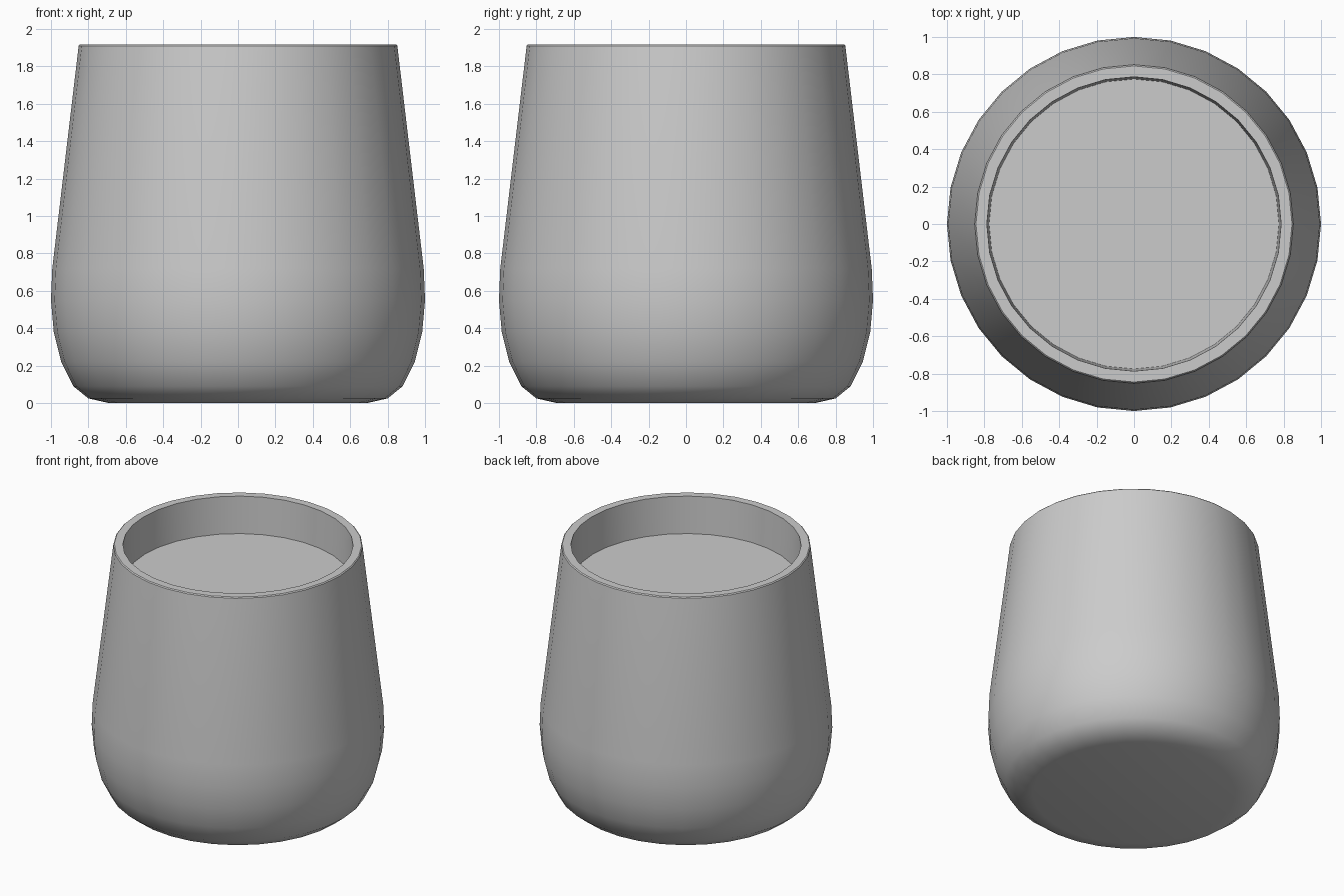
import bpy, bmesh
from math import radians, pi

if "Cube" in bpy.data.objects:
    bpy.data.objects.remove(bpy.data.objects["Cube"])


def lathe(name, profile, sides=32):
    """Spin an (radius, z) profile around z; end rings are capped."""
    bm = bmesh.new()
    verts = [bm.verts.new((r, 0, z)) for r, z in profile]
    edges = [bm.edges.new(pair) for pair in zip(verts, verts[1:])]
    bmesh.ops.spin(bm, geom=verts + edges, cent=(0, 0, 0), axis=(0, 0, 1),
                   angle=2 * pi, steps=sides, use_merge=True)
    bmesh.ops.remove_doubles(bm, verts=bm.verts, dist=1e-4)
    bmesh.ops.holes_fill(bm, edges=[e for e in bm.edges if e.is_boundary], sides=0)
    bmesh.ops.recalc_face_normals(bm, faces=bm.faces)
    mesh = bpy.data.meshes.new(name)
    bm.to_mesh(mesh)
    bm.free()
    obj = bpy.data.objects.new(name, mesh)
    bpy.context.collection.objects.link(obj)
    bpy.ops.object.select_all(action='DESELECT')
    obj.select_set(True)
    bpy.context.view_layer.objects.active = obj
    bpy.ops.object.shade_smooth_by_angle(angle=radians(35))
    return obj


# Tumbler: rounded base, tapering wall, bevelled rim, inner wall, filled level
lathe("tumbler", [
    (0.69, 0.0), (0.80, 0.025), (0.88, 0.09), (0.945, 0.22),
    (0.985, 0.38), (1.0, 0.55), (0.993, 0.72),
    (0.852, 1.91), (0.845, 1.917),
    (0.787, 1.917), (0.775, 1.64),
])
